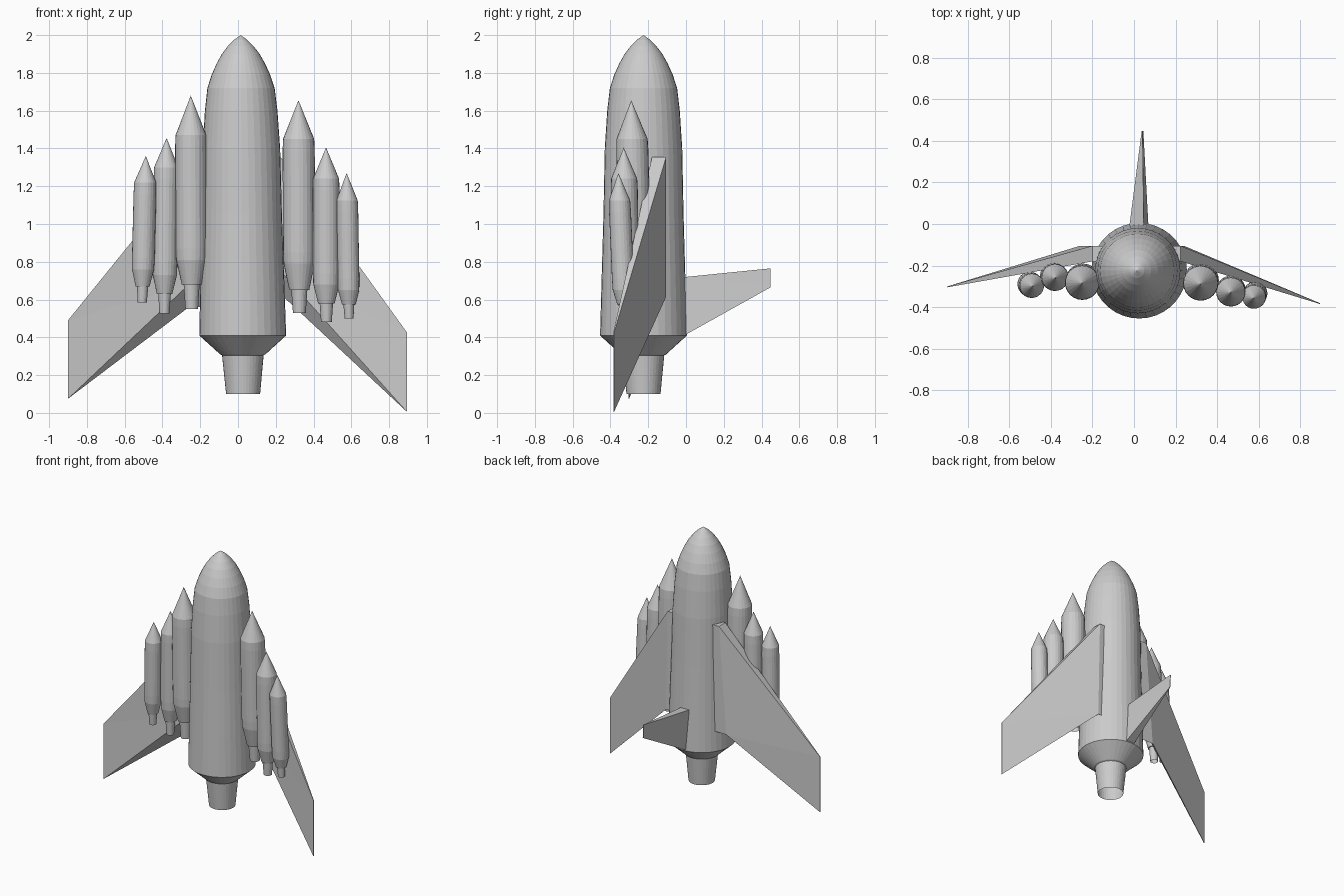
import bpy, bmesh, math
from mathutils import Vector

cube = bpy.data.objects.get("Cube")
if cube:
    bpy.data.objects.remove(cube, do_unlink=True)

grey = bpy.data.materials.new("plain_grey")
grey.use_nodes = True
grey.diffuse_color = (0.6, 0.6, 0.6, 1)
grey.node_tree.nodes["Principled BSDF"].inputs["Base Color"].default_value = (0.6, 0.6, 0.6, 1)


def finish(name, bm):
    bmesh.ops.recalc_face_normals(bm, faces=bm.faces[:])
    mesh = bpy.data.meshes.new(name)
    bm.to_mesh(mesh)
    bm.free()
    mesh.materials.append(grey)
    obj = bpy.data.objects.new(name, mesh)
    bpy.context.collection.objects.link(obj)
    return obj


def lathe(name, profile, low, high, sides):
    """Spin (radius, z) pairs round a slightly leaning axis; open at the bottom."""
    bm = bmesh.new()
    z0, z1 = profile[0][1], profile[-1][1]
    rings = []
    for r, z in profile:
        c = Vector(low).lerp(Vector(high), (z - z0) / (z1 - z0))
        count = sides if r else 1
        rings.append([bm.verts.new((c.x + r * math.cos(math.tau * i / sides),
                                    c.y + r * math.sin(math.tau * i / sides), z))
                      for i in range(count)])
    for a, b in zip(rings, rings[1:]):
        for i in range(sides):
            j = (i + 1) % sides
            if len(b) == 1:
                bm.faces.new((a[i], a[j], b[0]))
            else:
                bm.faces.new((a[i], a[j], b[j], b[i]))
    return finish(name, bm)


def loft(name, sections):
    """Join four-cornered sections into one closed solid."""
    bm = bmesh.new()
    rings = [[bm.verts.new(p) for p in s] for s in sections]
    for a, b in zip(rings, rings[1:]):
        for i in range(4):
            j = (i + 1) % 4
            bm.faces.new((a[i], a[j], b[j], b[i]))
    bm.faces.new(rings[0])
    bm.faces.new(rings[-1])
    bmesh.ops.triangulate(bm, faces=bm.faces[:])
    return finish(name, bm)


# Main body with rounded nose, tail cone and open nozzle
body = [(0.09, 0.1), (0.11, 0.305), (0.12, 0.31), (0.23, 0.41), (0.222, 0.7),
        (0.212, 1.05), (0.205, 1.4), (0.192, 1.6), (0.178, 1.72), (0.155, 1.79),
        (0.128, 1.85), (0.1, 1.9), (0.068, 1.942), (0.035, 1.975), (0, 2.0)]
lathe("fuselage", body, (0.027, -0.225), (0.014, -0.225), 36)


# Side boosters: bottom x, top x, bottom y, top y, radius, then heights upward
def booster(name, x0, x1, y0, y1, r, heights):
    nozzle, neck, shoulder, cone, tip = heights
    profile = [(r * 0.4, nozzle), (r * 0.5, neck), (r * 0.62, neck),
               (r * 0.97, shoulder), (r, shoulder + 0.06), (r, cone - 0.06),
               (r * 0.97, cone), (0, tip)]
    lathe(name, profile, (x0, y0), (x1, y1), 24)


booster("right_inner_booster", -0.245, -0.25, -0.27, -0.285, 0.084, (0.55, 0.68, 0.81, 1.47, 1.68))
booster("right_middle_booster", -0.39, -0.378, -0.245, -0.26, 0.066, (0.525, 0.63, 0.73, 1.3, 1.455))
booster("right_outer_booster", -0.507, -0.488, -0.285, -0.3, 0.06, (0.585, 0.67, 0.76, 1.22, 1.36))
booster("left_inner_booster", 0.325, 0.32, -0.265, -0.29, 0.085, (0.53, 0.65, 0.79, 1.45, 1.655))
booster("left_middle_booster", 0.468, 0.466, -0.315, -0.33, 0.071, (0.48, 0.58, 0.68, 1.24, 1.405))
booster("left_outer_booster", 0.588, 0.575, -0.325, -0.358, 0.058, (0.5, 0.575, 0.65, 1.125, 1.27))


# Wings: thick root block tapering to a thin tip
def wing(name, x_in, x_lead, x_trail, back_low, x_tip, y_tip, tip_low, tip_high):
    y_back, y_front, top, front_low = -0.105, -0.18, 1.355, back_low + 0.12

    def root(lead, trail):
        return [(lead, y_back, top), (lead, y_front, top),
                (trail, y_front, front_low), (trail, y_back, back_low)]
    tip = [(x_tip, y_tip + 0.002, tip_high), (x_tip, y_tip - 0.002, tip_high),
           (x_tip, y_tip - 0.002, tip_low), (x_tip, y_tip + 0.002, tip_low)]
    loft(name, [root(x_in, x_in), root(x_lead, x_trail), tip])


wing("left_wing", 0.17, 0.225, 0.24, 0.615, 0.895, -0.383, 0.005, 0.425)
wing("right_wing", -0.13, -0.2, -0.26, 0.56, -0.9, -0.303, 0.075, 0.49)


# Tail fin, thick at the body and thin at the tip
def fin_section(y, lead, trail, lead_x, trail_x, half):
    return [(lead_x - half, y, lead), (lead_x + half, y, lead),
            (trail_x + half, y, trail), (trail_x - half, y, trail)]


loft("tail_fin", [fin_section(-0.06, 0.715, 0.42, 0.013, 0.035, 0.036),
                  fin_section(0.0, 0.72, 0.415, 0.013, 0.035, 0.034),
                  fin_section(0.448, 0.765, 0.665, 0.039, 0.043, 0.002)])
